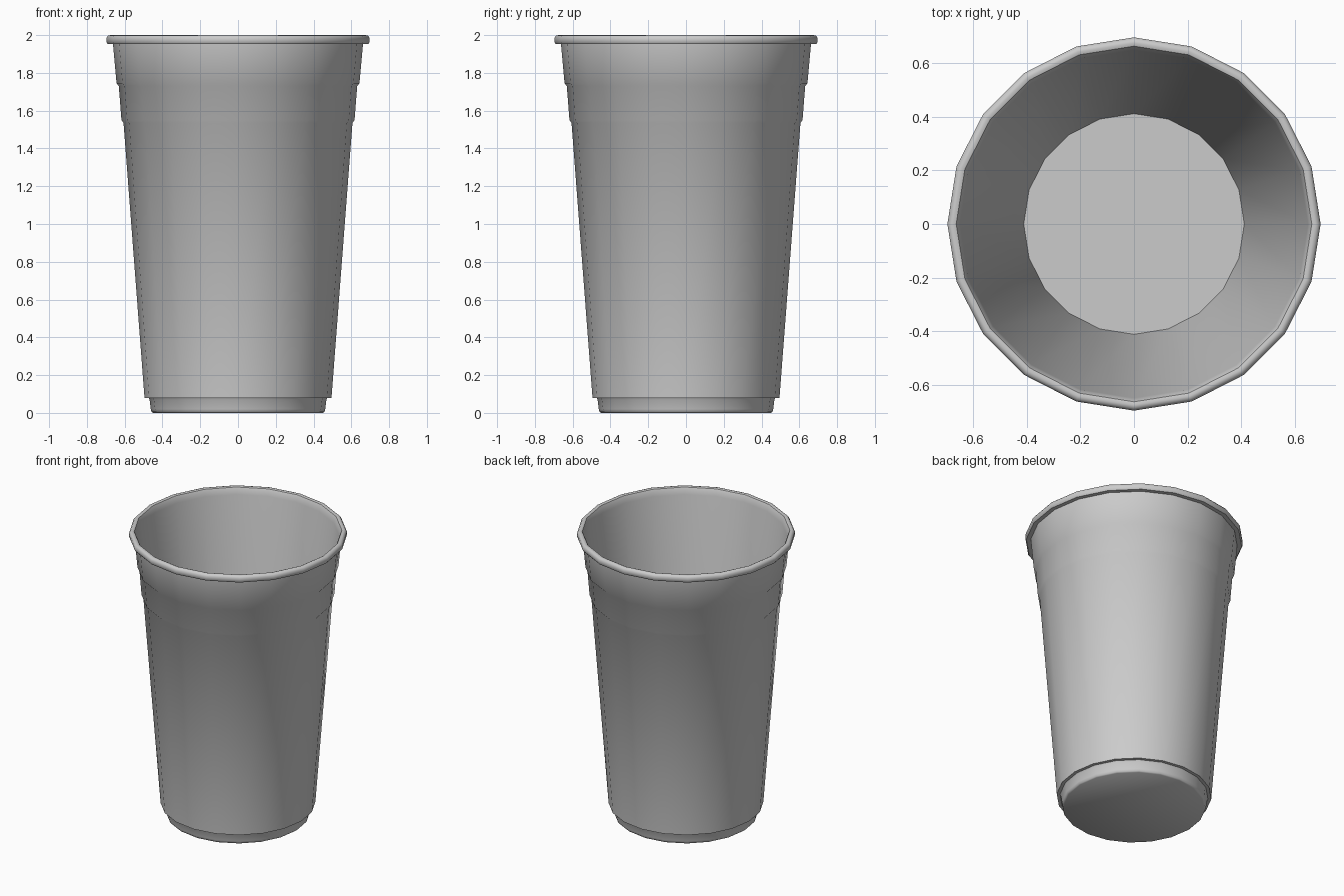
import bpy
import bmesh
from math import cos, sin, pi, radians

cube = bpy.data.objects.get("Cube")
if cube:
    bpy.data.objects.remove(cube)

SIDES = 20

plastic = bpy.data.materials.new("light grey plastic")
plastic.use_nodes = True
GREY = (0.6, 0.6, 0.6, 1)
plastic.diffuse_color = GREY
plastic.node_tree.nodes["Principled BSDF"].inputs["Base Color"].default_value = GREY


def lathe(name, profile, closed=False):
    """Spin an (r, z) profile, given bottom up on the outside, around z."""
    bm = bmesh.new()
    rings = []
    for r, z in profile:
        rings.append([bm.verts.new((r * cos(2 * pi * i / SIDES), r * sin(2 * pi * i / SIDES), z))
                      for i in range(SIDES)])
    pairs = list(zip(rings, rings[1:]))
    if closed:
        pairs.append((rings[-1], rings[0]))
    else:
        bm.faces.new(rings[0][::-1])
        bm.faces.new(rings[-1])
    for low, high in pairs:
        for i in range(SIDES):
            j = (i + 1) % SIDES
            bm.faces.new((low[i], low[j], high[j], high[i]))
    mesh = bpy.data.meshes.new(name)
    bm.to_mesh(mesh)
    bm.free()
    mesh.materials.append(plastic)
    obj = bpy.data.objects.new(name, mesh)
    bpy.context.collection.objects.link(obj)
    bpy.ops.object.select_all(action="DESELECT")
    obj.select_set(True)
    bpy.context.view_layer.objects.active = obj
    bpy.ops.object.shade_smooth_by_angle(angle=radians(40))
    return obj


# Outer foot, tapered wall with two steps, rolled lip, then the inside wall and floor
foot = [(0.45, 0), (0.458, 0.006), (0.462, 0.02), (0.468, 0.07), (0.474, 0.08), (0.495, 0.08)]
wall = [(0.606, 1.535), (0.617, 1.55), (0.631, 1.73), (0.643, 1.745), (0.662, 1.953)]
lip = [(0.69, 1.953), (0.697, 1.963), (0.697, 1.985), (0.688, 1.997),
       (0.676, 2.0), (0.664, 1.996), (0.656, 1.98)]
inside = [(0.65, 1.95), (0.412, 0.04)]

lathe("cup", foot + wall + lip + inside)
